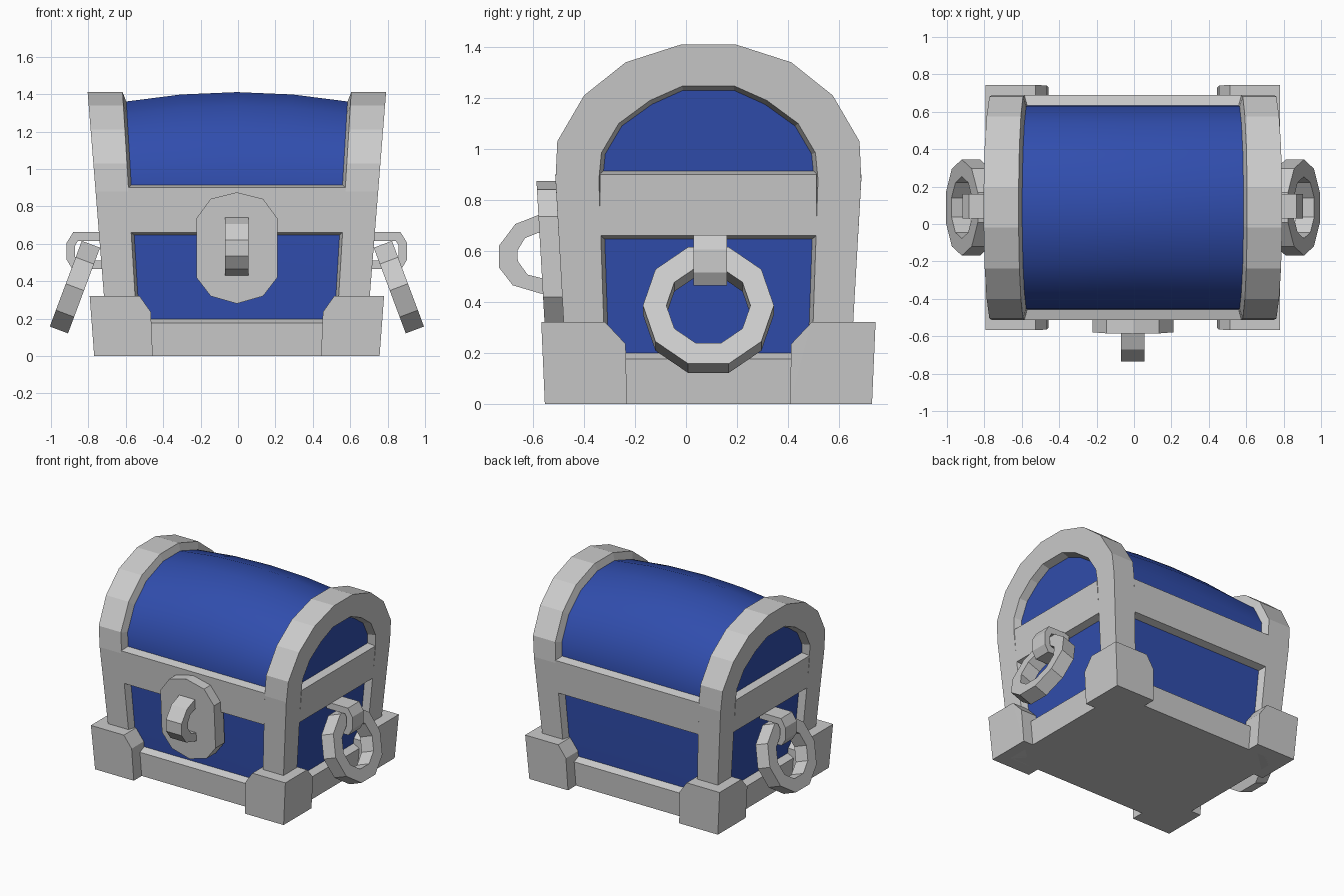
import bpy, bmesh
from math import cos, sin, pi, radians

if "Cube" in bpy.data.objects:
    bpy.data.objects.remove(bpy.data.objects["Cube"])

XC, YC = -0.006, 0.088          # chest centre in plan
blue = bpy.data.materials.new("blue_panel")
blue.diffuse_color = (0.03, 0.075, 0.42, 1)
blue.use_nodes = True
blue.node_tree.nodes["Principled BSDF"].inputs["Base Color"].default_value = blue.diffuse_color


def finish(name, bm, mat=None, smooth=None):
    for v in bm.verts:
        v.co.x += XC
        v.co.y += YC
    bmesh.ops.recalc_face_normals(bm, faces=bm.faces)
    me = bpy.data.meshes.new(name)
    bm.to_mesh(me)
    bm.free()
    if mat:
        me.materials.append(mat)
    if smooth:
        me.shade_smooth()
        me.set_sharp_from_angle(angle=radians(smooth))
    ob = bpy.data.objects.new(name, me)
    bpy.context.collection.objects.link(ob)
    return ob


def hull(name, pts):
    bm = bmesh.new()
    for p in pts:
        bm.verts.new(p)
    bmesh.ops.convex_hull(bm, input=bm.verts)
    bmesh.ops.dissolve_limit(bm, angle_limit=0.01, verts=bm.verts, edges=bm.edges)
    return finish(name, bm)


def loft(name, sections, wrap=False, mat=None, smooth=None):
    """Join closed cross-sections one after another, capped unless wrapped."""
    bm = bmesh.new()
    rows = [[bm.verts.new(p) for p in s] for s in sections]
    n = len(rows[0])
    pairs = list(zip(rows, rows[1:])) + ([(rows[-1], rows[0])] if wrap else [])
    for a, b in pairs:
        for i in range(n):
            j = (i + 1) % n
            bm.faces.new((a[i], a[j], b[j], b[i]))
    if not wrap:
        bm.faces.new(rows[0])
        bm.faces.new(rows[-1])
    return finish(name, bm, mat, smooth)


def wx(k, z):                    # sides lean outwards in x
    return k * (0.685 + 0.08 * z)


def wy(z):                       # front and back lean outwards in y
    return 0.55 + 0.057 * z


def mirror(half):
    return [(-y, z) for y, z in half] + [(y, z) for y, z in reversed(half)]


# Half arch profiles (y, z): outer rim, its recessed edge, window, its recessed edge
rim = mirror([(.55, 0), (.60, .88), (.593, 1.03), (.488, 1.21), (.325, 1.34), (.107, 1.41)])
rim_in = mirror([(.50, .01), (.546, .88), (.54, 1.015), (.447, 1.175), (.30, 1.293), (.1, 1.36)])
win = mirror([(.40, 0), (.43, .88), (.42, .985), (.352, 1.1), (.23, 1.19), (.102, 1.247)])
win_in = mirror([(.385, .01), (.415, .88), (.405, .98), (.34, 1.09), (.222, 1.175), (.1, 1.23)])

# Arched end frames
for side, s in (("left", -1), ("right", 1)):
    band = []
    for o, oi, w, wi in zip(rim, rim_in, win, win_in):
        band.append([(s * wx(k, p[1]), p[0], p[1]) for k, p in
                     ((.93, wi), (1, w), (1, o), (.766, o), (.745, oi))])
    loft(side + "_end_frame", band)

# Blue barrel with bulging lid, and blue end panels
core = []
for t in (-1, -.5, 0, .5, 1):
    sec = []
    for y, z in rim_in:
        x = wx(.75 * t, z)
        sec.append((x, y, z + max(0, z - .9) * .11 * (1 - t * t)))
    core.append(sec)
loft("barrel_panel", core, mat=blue, smooth=45)
loft("end_panels", [[(wx(k, z), y, z) for y, z in win_in] for k in (-.93, .93)], mat=blue)

# Middle and bottom rails on all four sides: outer z range, recessed z range
for label, zo, zi in (("middle_rail", (.66, .90), (.645, .915)),
                      ("bottom_rail", (0, .175), (0, .2))):
    for s, side in ((-1, "front"), (1, "back")):
        hull(f"{side}_{label}",
             [(wx(e * .77, z), s * (wy(z) - d), z)
              for zs, d in ((zo, 0), (zi, .06)) for z in zs for e in (-1, 1)])
    for s, side in ((-1, "left"), (1, "right")):
        hull(f"{side}_{label}",
             [(wx(s * k, z), e * .425, z)
              for zs, k in ((zo, 1), (zi, .925)) for z in zs for e in (-1, 1)])

# Floor
hull("floor", [(wx(a * .99, z), b * wy(z) * .99, z)
               for a in (-1, 1) for b in (-1, 1) for z in (0, .06)])

# Corner feet
for sx in (-1, 1):
    for sy in (-1, 1):
        hull("corner_foot", [(sx * x, sy * y, z)
                             for z, xi, xo, yi, yo in ((0, .45, .763, .32, .642),
                                                       (.235, .46, .78, .325, .652),
                                                       (.32, .52, .787, .405, .656))
                             for x in (xi, xo) for y in (yi, yo)])

# Lock plate
outline = [(0, .875), (.14, .84), (.217, .735), (.217, .42), (.14, .32), (0, .28)]
hull("lock_plate", [(s * x, -(wy(z) + d), z)
                    for x, z in outline for s in (-1, 1) for d in (-.03, .075)])

# Lock loop: outer and inner (outward distance, z)
outer = [(.58, .74), (.67, .74), (.758, .705), (.822, .62), (.822, .535), (.768, .465), (.65, .43), (.58, .43)]
inner = [(.58, .67), (.67, .67), (.72, .65), (.75, .60), (.748, .56), (.71, .507), (.65, .492), (.58, .492)]
loft("lock_loop", [[(-.063, -a, b), (.063, -a, b), (.063, -c, d), (-.063, -c, d)]
                   for (a, b), (c, d) in zip(outer, inner)])

# Side handles: staple and tilted ten-sided ring
outer = [(.70, .662), (.875, .662), (.91, .605), (.91, .515), (.88, .465), (.70, .465)]
inner = [(.70, .615), (.85, .615), (.865, .59), (.865, .53), (.85, .51), (.70, .51)]
tilt = radians(20.5)
for s, side in ((-1, "left"), (1, "right")):
    loft(side + "_staple", [[(s * a, -.065 + .007, b), (s * a, .072, b), (s * c, .072, d), (s * c, -.058, d)]
                            for (a, b), (c, d) in zip(outer, inner)])
    ring = []
    for i in range(10):
        a = i * pi / 5
        sec = []
        for r, w in ((.257, -.052), (.257, .052), (.165, .052), (.165, -.052)):
            u = r * sin(a)
            sec.append((s * (.866 - u * sin(tilt) + w * cos(tilt)), r * cos(a),
                        .368 + u * cos(tilt) + w * sin(tilt)))
        ring.append(sec)
    loft(side + "_ring_handle", ring, wrap=True)
